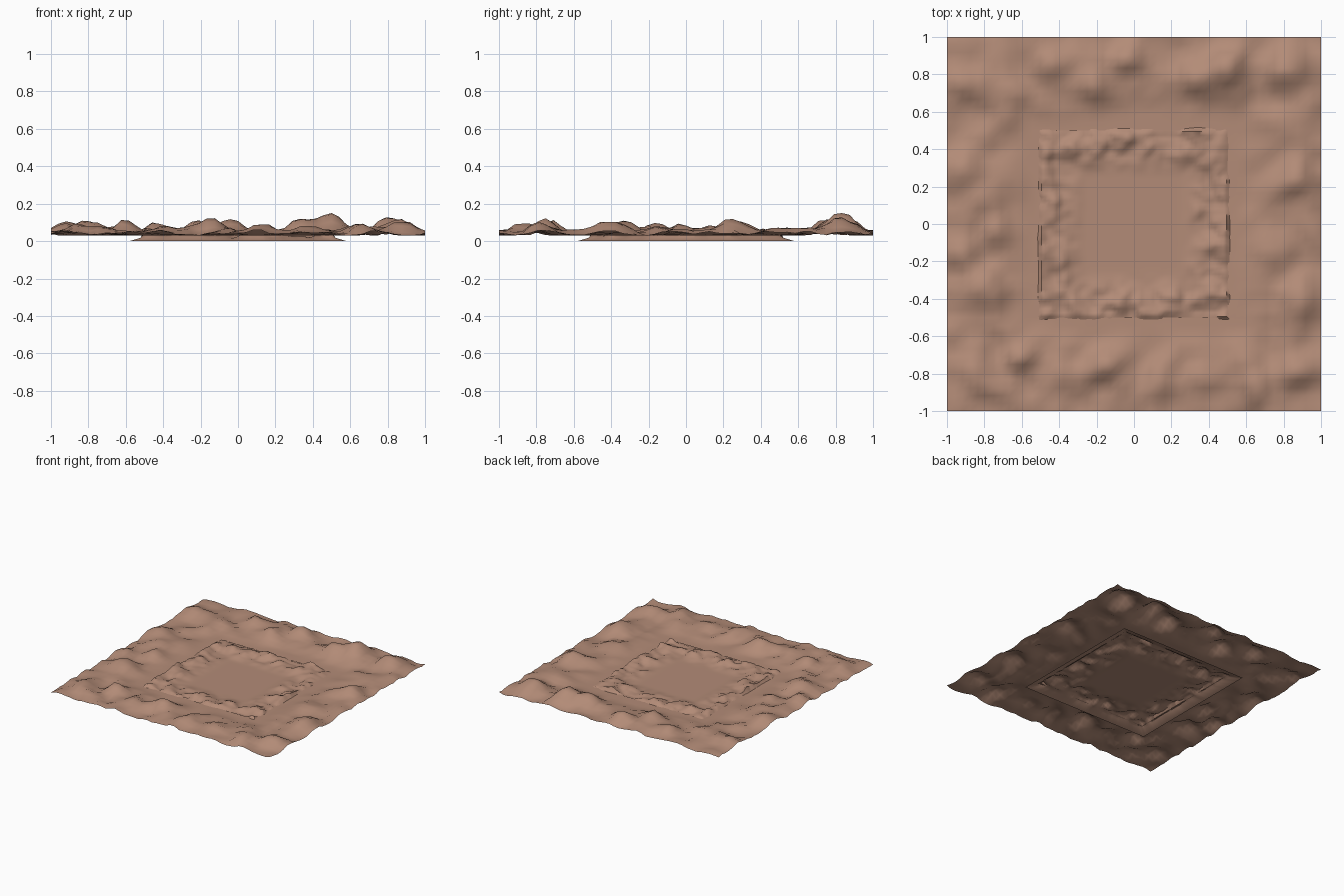
import bpy, bmesh, math
from mathutils import noise, Vector

if "Cube" in bpy.data.objects:
    bpy.data.objects.remove(bpy.data.objects["Cube"])

clay = bpy.data.materials.new("clay brown")
clay.diffuse_color = (0.45, 0.26, 0.185, 1)
clay.use_nodes = True
clay.node_tree.nodes["Principled BSDF"].inputs["Base Color"].default_value = clay.diffuse_color

# Main peaks of the outer land: x, y, height above the plain, radius
PEAKS = [(.50, .83, .13, .10), (.33, .78, .08, .08), (-.04, .88, .08, .09),
         (-.22, .74, .075, .08), (.82, .80, .10, .10), (-.62, .70, .05, .08),
         (-.78, .12, .06, .09), (-.92, .32, .06, .09), (-.80, -.33, .08, .09),
         (-.60, -.72, .08, .08), (-.86, -.80, .06, .09), (-.93, .75, .06, .09),
         (-.38, -.80, .05, .07), (-.16, -.76, .06, .08), (.15, -.86, .05, .09),
         (.65, -.86, .05, .09), (.86, -.78, .07, .09), (.74, -.12, .06, .10),
         (.86, .24, .08, .09), (.88, -.42, .06, .09), (-.45, .85, .05, .09),
         (-.74, -.05, .05, .07), (-.95, -.15, .05, .07), (.80, .50, .04, .08),
         (.38, -.82, .04, .08)]


def outer_height(x, y):
    d = max(abs(x), abs(y))
    h = sum(p * math.exp(-((x - u) ** 2 + (y - v) ** 2) / (r * r))
            for u, v, p, r in PEAKS)
    n = noise.noise(Vector((x * 6, y * 6, 3.1))) + .5 * noise.noise(Vector((x * 13, y * 13, 8)))
    h = h * .85 + .016 + .038 * n
    # flat plain inside, low outer border
    return .03 + max(0, h * ramp(.53, .72, d) * (1 - .25 * ramp(.9, 1, d)))


def ramp(a, b, t):
    t = min(max((t - a) / (b - a), 0), 1)
    return t * t * (3 - 2 * t)


def inner_height(x, y):
    d = max(abs(x), abs(y))
    n = noise.noise(Vector((x * 9, y * 9, 5.7))) + .5 * noise.noise(Vector((x * 20, y * 20, 2)))
    return .018 + max(0, .022 + .036 * n) * ramp(.25, .42, d)


def land(name, half, cells, height, hole=0, skirt=None):
    bm = bmesh.new()
    bmesh.ops.create_grid(bm, x_segments=cells, y_segments=cells, size=half)
    if hole:
        bmesh.ops.delete(bm, context='FACES', geom=[
            f for f in bm.faces
            if max(map(abs, f.calc_center_median()[:2])) < hole])
    for v in bm.verts:
        v.co.z = height(v.co.x, v.co.y)
    # Skirt: steep wall, then a flared foot tucked below the outer land
    for size, z in skirt or []:
        rim = [e for e in bm.edges if e.is_boundary]
        new = bmesh.ops.extrude_edge_only(bm, edges=rim)["geom"]
        verts = [v for v in new if isinstance(v, bmesh.types.BMVert)]
        old = max(max(abs(v.co.x), abs(v.co.y)) for v in verts)
        for v in verts:
            v.co = (v.co.x * size / old, v.co.y * size / old, z)
    me = bpy.data.meshes.new(name)
    bm.to_mesh(me)
    bm.free()
    me.materials.append(clay)
    ob = bpy.data.objects.new(name, me)
    bpy.context.collection.objects.link(ob)
    bpy.ops.object.select_all(action='DESELECT')
    ob.select_set(True)
    bpy.context.view_layer.objects.active = ob
    bpy.ops.object.shade_smooth_by_angle(angle=math.radians(60))
    return ob


# Outer hilly ring around a square opening
land("outer_land", 1.0, 48, outer_height, hole=.5)
# Finer inner tile with a bumpy rim and flat middle
land("inner_land", .495, 48, inner_height, skirt=[(.52, .018), (.58, 0)])
